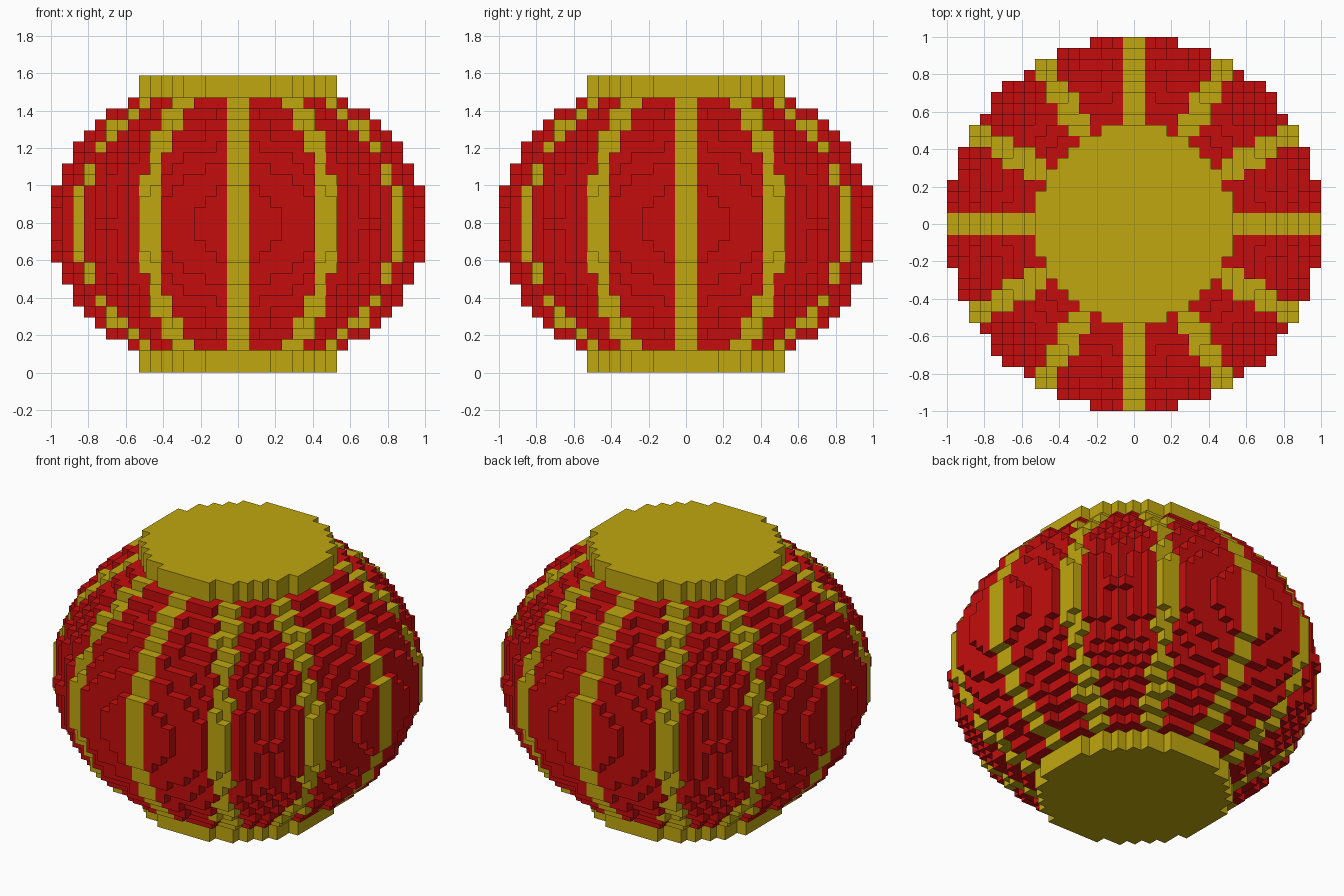
import bpy, bmesh, math
from mathutils import Vector

if "Cube" in bpy.data.objects:
    bpy.data.objects.remove(bpy.data.objects["Cube"], do_unlink=True)

V = 2 / 34            # edge of one block
R = 17                # body radius in blocks
SQUASH = 1.52         # vertical flattening of the body
CAP_R = 9             # cap radius in blocks
LAYERS, CAP_LAYERS = 27, 2
MID = LAYERS // 2


def material(name, rgb):
    m = bpy.data.materials.new(name)
    m.use_nodes = True
    m.diffuse_color = (*rgb, 1)
    bsdf = m.node_tree.nodes["Principled BSDF"]
    bsdf.inputs["Base Color"].default_value = (*rgb, 1)
    bsdf.inputs["Roughness"].default_value = 0.8
    return m


red = material("lantern red", (0.55, 0.004, 0.004))
gold = material("gold", (0.53, 0.39, 0.0045))


def on_rib(x, y):
    """True within one block of any of the twelve evenly spaced ribs."""
    for i in range(6):
        a = math.radians(30 * i)
        if abs(x * math.sin(a) - y * math.cos(a)) < 1:
            return True
    return False


# Sort every block into its part
parts = {"paper_body": set(), "ribs": set(), "top_cap": set(), "bottom_cap": set()}
for k in range(LAYERS):
    for i in range(-R, R):
        for j in range(-R, R):
            x, y, z = i + 0.5, j + 0.5, k - MID
            flat = x * x + y * y
            if k < CAP_LAYERS or k >= LAYERS - CAP_LAYERS:
                if flat <= CAP_R ** 2:
                    parts["bottom_cap" if k < MID else "top_cap"].add((i, j, k))
            elif flat + SQUASH * z * z <= R * R:
                parts["ribs" if on_rib(x, y) else "paper_body"].add((i, j, k))
filled = set().union(*parts.values())


def build(name, cells, mat):
    """Mesh the outer block faces of one part."""
    bm = bmesh.new()
    corners = {}

    def corner(p):
        if p not in corners:
            corners[p] = bm.verts.new(Vector(p) * V)
        return corners[p]

    for c in sorted(cells):
        for axis in range(3):
            for side in (0, 1):
                n = list(c)
                n[axis] += 2 * side - 1
                if tuple(n) in filled:
                    continue
                u, w = (axis + 1) % 3, (axis + 2) % 3
                loop = []
                for du, dw in ((0, 0), (1, 0), (1, 1), (0, 1)):
                    p = list(c)
                    p[axis] += side
                    p[u] += du
                    p[w] += dw
                    loop.append(corner(tuple(p)))
                bm.faces.new(loop if side else loop[::-1])
    mesh = bpy.data.meshes.new(name)
    bm.to_mesh(mesh)
    bm.free()
    mesh.materials.append(mat)
    ob = bpy.data.objects.new(name, mesh)
    bpy.context.collection.objects.link(ob)


for name, cells in parts.items():
    build(name, cells, red if name == "paper_body" else gold)
